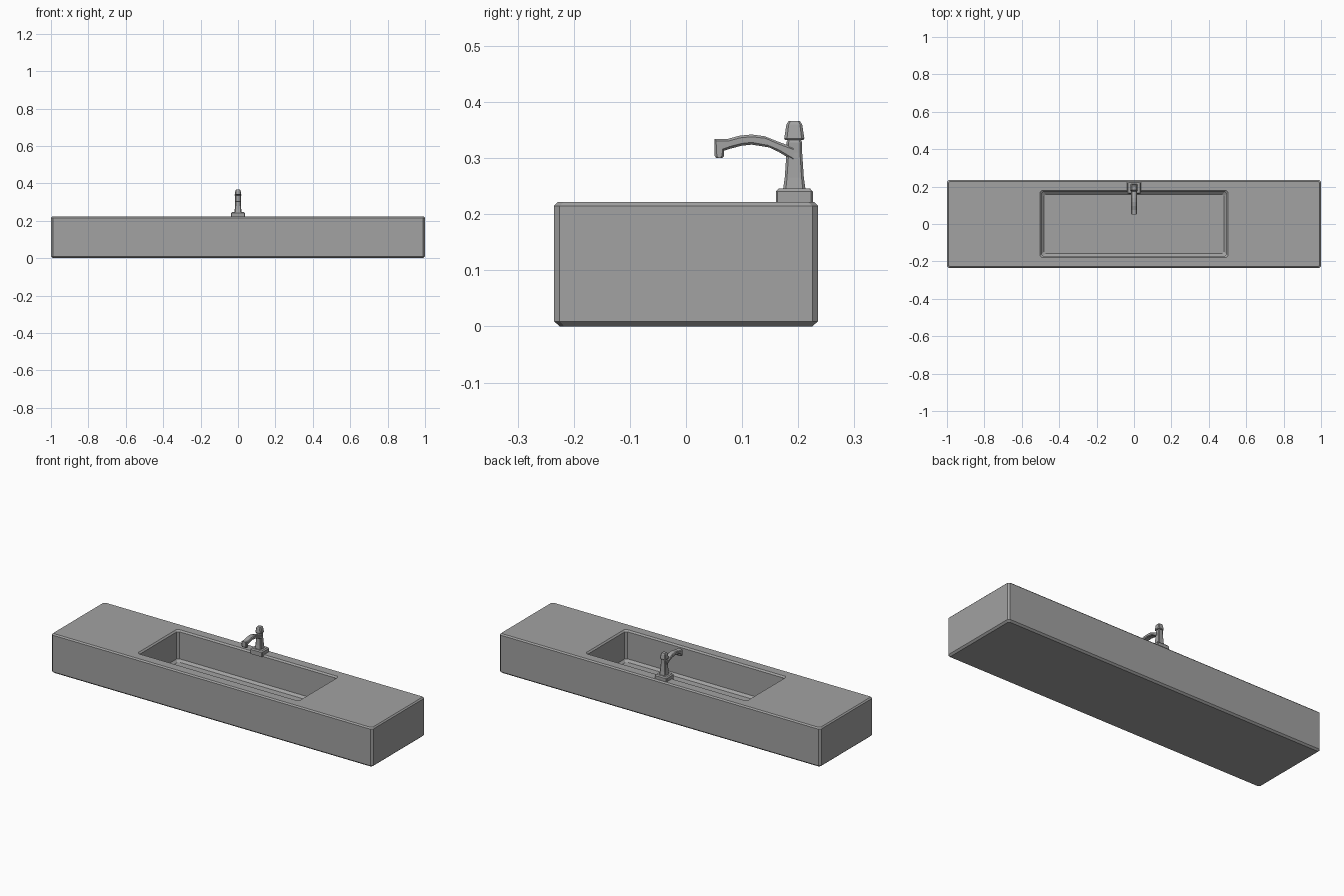
import bpy
import bmesh
from mathutils import Vector

if "Cube" in bpy.data.objects:
    bpy.data.objects.remove(bpy.data.objects["Cube"], do_unlink=True)

grey = bpy.data.materials.new("matte grey")
grey.use_nodes = True
colour = (0.36, 0.36, 0.36, 1)
grey.diffuse_color = colour
grey.node_tree.nodes["Principled BSDF"].inputs["Base Color"].default_value = colour


def octagon(hx, hy, c):
    """Rectangle outline with cut corners, counter-clockwise."""
    return [(hx, c - hy), (hx, hy - c), (hx - c, hy), (c - hx, hy),
            (-hx, hy - c), (-hx, c - hy), (c - hx, -hy), (hx - c, -hy)]


def loft(name, rings):
    """Skin a chain of equal-sized rings and cap both ends."""
    bm = bmesh.new()
    loops = [[bm.verts.new(p) for p in ring] for ring in rings]
    for a, b in zip(loops, loops[1:]):
        for i in range(len(a)):
            j = (i + 1) % len(a)
            bm.faces.new((a[i], a[j], b[j], b[i]))
    bm.faces.new(loops[0][::-1])
    bm.faces.new(loops[-1])
    bmesh.ops.recalc_face_normals(bm, faces=bm.faces)
    mesh = bpy.data.meshes.new(name)
    bm.to_mesh(mesh)
    bm.free()
    mesh.materials.append(grey)
    obj = bpy.data.objects.new(name, mesh)
    bpy.context.collection.objects.link(obj)
    return obj


def stack(name, levels, y=0):
    """Upright part from (half width, half depth, corner cut, height) levels."""
    return loft(name, [[(px, py + y, z) for px, py in octagon(hx, hy, c)]
                       for hx, hy, c, z in levels])


# Countertop block: outside, rim, then down into the basin
stack("basin_counter", [
    (0.99, 0.225, 0.008, 0), (1, 0.235, 0.01, 0.009),
    (1, 0.235, 0.01, 0.215), (0.993, 0.228, 0.01, 0.222),
    (0.503, 0.179, 0.01, 0.222), (0.495, 0.171, 0.01, 0.214),
    (0.495, 0.171, 0.01, 0.062), (0.482, 0.158, 0.01, 0.05)])

# Tap: foot plate, flared column and knob
TAP_Y = 0.193
stack("tap_foot", [
    (0.037, 0.033, 0.003, 0.215), (0.037, 0.033, 0.003, 0.24),
    (0.031, 0.028, 0.003, 0.246)], TAP_Y)
stack("tap_column", [
    (0.02, 0.02, 0.005, 0.244), (0.017, 0.017, 0.004, 0.265),
    (0.014, 0.014, 0.004, 0.31), (0.014, 0.014, 0.004, 0.328),
    (0.011, 0.011, 0.003, 0.335)], TAP_Y)
stack("tap_knob", [
    (0.016, 0.016, 0.004, 0.332), (0.018, 0.018, 0.005, 0.335),
    (0.014, 0.014, 0.004, 0.36), (0.01, 0.01, 0.003, 0.366)], TAP_Y)

# Curved spout: cross-sections between upper and lower edge points (y, z)
upper = [(0.192, 0.319), (0.165, 0.329), (0.14, 0.339), (0.117, 0.342),
         (0.096, 0.34), (0.074, 0.334), (0.051, 0.334), (0.051, 0.304), (0.054, 0.3)]
lower = [(0.192, 0.295), (0.165, 0.311), (0.148, 0.319), (0.117, 0.324),
         (0.099, 0.322), (0.08, 0.317), (0.068, 0.313), (0.068, 0.304), (0.065, 0.3)]
spout = []
for u, l in zip(upper, lower):
    top, low = Vector((0, *u)), Vector((0, *l))
    mid, half = (top + low) / 2, (top - low) / 2
    h = half.length
    spout.append([mid + Vector((px, 0, 0)) + half * (py / h)
                  for px, py in octagon(0.016, h, 0.004)])
loft("tap_spout", spout)
